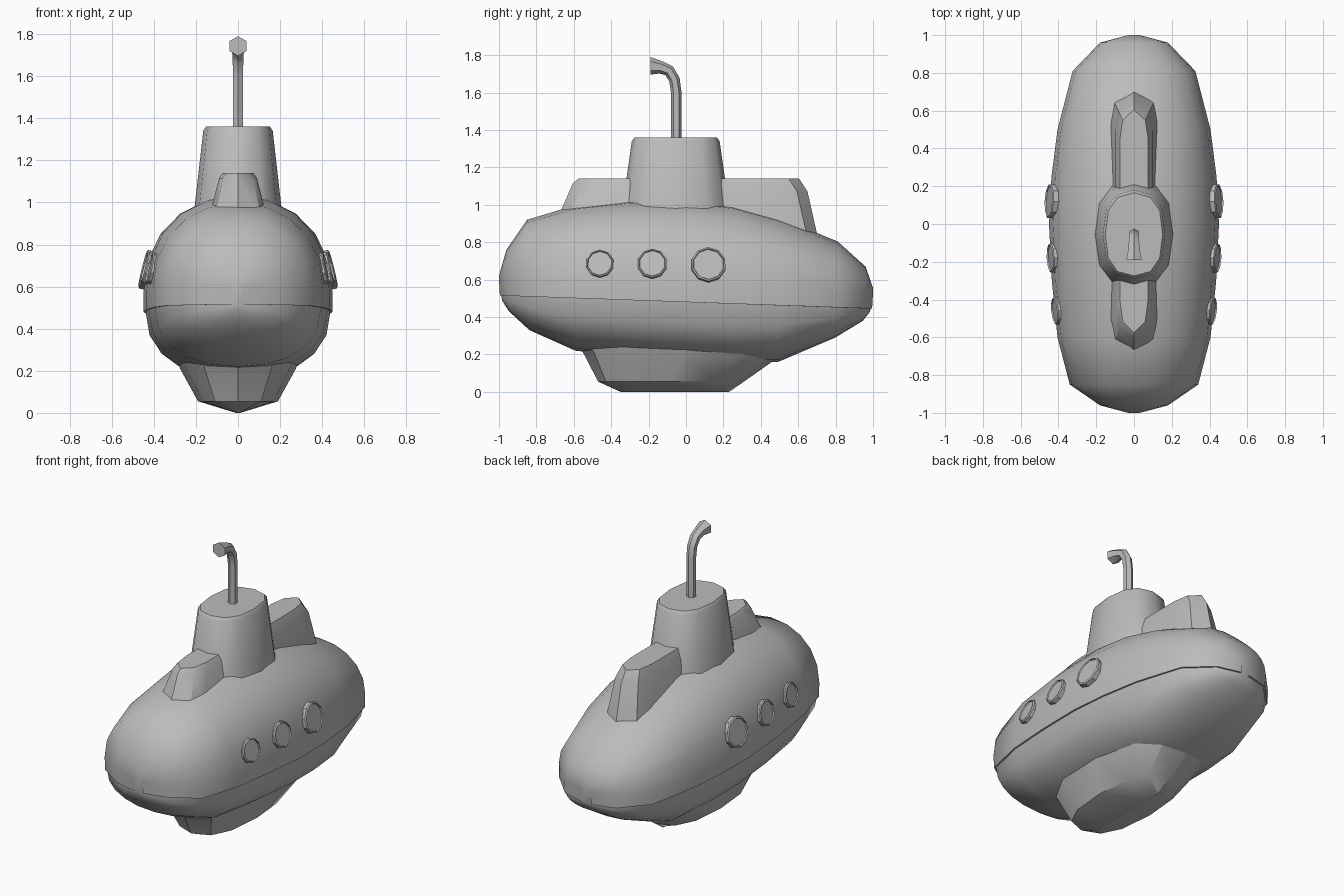
import bpy, bmesh, math
from mathutils import Vector

cube = bpy.data.objects.get("Cube")
if cube:
    bpy.data.objects.remove(cube, do_unlink=True)

grey = bpy.data.materials.new("plain grey")
grey.use_nodes = True
grey.diffuse_color = (0.5, 0.5, 0.5, 1)
grey.node_tree.nodes["Principled BSDF"].inputs["Base Color"].default_value = (0.5, 0.5, 0.5, 1)


def finish(name, bm, angle):
    """Turn a bmesh into a smooth object with sharp edges above the angle."""
    bmesh.ops.recalc_face_normals(bm, faces=bm.faces)
    mesh = bpy.data.meshes.new(name)
    bm.to_mesh(mesh)
    bm.free()
    mesh.materials.append(grey)
    obj = bpy.data.objects.new(name, mesh)
    bpy.context.collection.objects.link(obj)
    bpy.ops.object.select_all(action='DESELECT')
    obj.select_set(True)
    bpy.context.view_layer.objects.active = obj
    bpy.ops.object.shade_smooth_by_angle(angle=math.radians(angle))
    return obj


def loft(name, rings, angle=40):
    """Skin a list of closed rings and cap both ends."""
    bm = bmesh.new()
    loops = [[bm.verts.new(p) for p in ring] for ring in rings]
    for a, b in zip(loops, loops[1:]):
        for i in range(len(a)):
            j = (i + 1) % len(a)
            bm.faces.new((a[i], a[j], b[j], b[i]))
    bm.faces.new(loops[0])
    bm.faces.new(loops[-1])
    return finish(name, bm, angle)


def power(value, n):
    return math.copysign(abs(value) ** (2 / n), value)


def oval(z, half_width, front, back, n=2.5, sides=12):
    """Flat rounded outline at height z, from y = front to y = back."""
    mid, half = (front + back) / 2, (back - front) / 2
    turns = [2 * math.pi * i / sides for i in range(sides)]
    return [(half_width * power(math.cos(t), n), mid + half * power(math.sin(t), n), z)
            for t in turns]


# Hull: cross-sections along y, with a raised belt sloping down to the back
def hull_section(y, width, top, bottom, steps=5):
    belt = 0.565 - 0.035 * y
    low = belt - 0.085
    right = []
    for i in range(steps + 1):
        t = math.pi / 2 * (1 - i / steps)
        right.append((width * power(math.cos(t), 2.15), y, belt + (top - belt) * power(math.sin(t), 2.15)))
    right.append((width, y * 0.995, low))
    for i in range(steps + 1):
        t = math.pi / 2 * i / steps
        right.append((width * 0.975 * power(math.cos(t), 2.3), y * 0.985,
                      low - (low - bottom) * power(math.sin(t), 2.3)))
    left = [(-x, yy, z) for x, yy, z in reversed(right[1:-1])]
    return right + left


stations = [
    (-1.0, 0.03, 0.62, 0.49), (-0.96, 0.18, 0.76, 0.43), (-0.85, 0.34, 0.92, 0.33),
    (-0.6, 0.405, 0.995, 0.22), (-0.3, 0.435, 1.03, 0.19), (0.0, 0.45, 1.03, 0.17),
    (0.25, 0.437, 1.0, 0.16), (0.5, 0.405, 0.93, 0.16), (0.81, 0.325, 0.805, 0.29),
    (0.96, 0.18, 0.67, 0.38), (1.0, 0.03, 0.555, 0.43),
]
loft("hull", [hull_section(*s) for s in stations], 50)

# Keel: bulging foot with a shallow ridge underneath
loft("keel", [
    oval(0.30, 0.31, -0.62, 0.66),
    oval(0.21, 0.275, -0.55, 0.53),
    oval(0.055, 0.19, -0.47, 0.31),
    oval(0.0, 0.01, -0.35, 0.23),
], 30)

# Tower with a chamfered roof
loft("tower", [
    oval(0.92, 0.213, -0.35, 0.24),
    oval(1.34, 0.165, -0.29, 0.18),
    oval(1.36, 0.152, -0.275, 0.165),
])


# Deck housings: straight sides running into the tower, rounded outer end
def housing_ring(z, width, start, end, rear_z=None):
    length = end - start
    nose = min(abs(length), 0.16) * (1 if length > 0 else -1)
    side = [(width, start), (width, end - nose), (width * 0.8, end - nose * 0.35), (0, end)]
    points = side + [(-x, y) for x, y in reversed(side[:-1])]
    return [(x, y, z) for x, y in points]


loft("front_housing", [
    housing_ring(0.92, 0.14, -0.2, -0.69),
    housing_ring(1.115, 0.09, -0.2, -0.605),
    housing_ring(1.14, 0.073, -0.2, -0.575),
], 35)
loft("rear_housing", [
    housing_ring(0.78, 0.14, 0.1, 0.715),
    housing_ring(1.07, 0.1, 0.1, 0.65),
    housing_ring(1.14, 0.075, 0.1, 0.605),
], 35)

# Periscope: six-sided tube bending forward into a flared end
path = [
    (-0.052, 1.3, 0.028), (-0.052, 1.6, 0.028), (-0.062, 1.67, 0.029), (-0.09, 1.717, 0.031),
    (-0.135, 1.735, 0.034), (-0.19, 1.743, 0.047),
]
rings = []
for i, (y, z, r) in enumerate(path):
    a, b = path[max(i - 1, 0)], path[min(i + 1, len(path) - 1)]
    along = Vector((0, b[0] - a[0], b[1] - a[1])).normalized()
    if i == len(path) - 1:
        along = Vector((0, -1, 0))
    up = along.cross(Vector((1, 0, 0)))
    ring = []
    for k in range(6):
        t = math.pi * k / 3
        ring.append(Vector((r * math.sin(t), y, z)) + up * r * math.cos(t))
    rings.append(ring)
loft("periscope", rings, 45)

# Portholes: rimmed discs lying along the hull on both sides
for label, y, x, z, radius, lean in (
    ("front", -0.46, 0.405, 0.685, 0.075, -0.11),
    ("middle", -0.18, 0.428, 0.685, 0.08, -0.06),
    ("rear", 0.12, 0.436, 0.68, 0.094, 0.05),
):
    for side, sign in (("left", 1), ("right", -1)):
        normal = Vector((sign, lean, 0.24)).normalized()
        across = normal.cross(Vector((0, 0, 1))).normalized()
        upward = across.cross(normal)
        rings = []
        for scale, depth in ((1, -0.04), (1, 0.012), (0.9, 0.018), (0.87, 0.01)):
            centre = Vector((sign * x, y, z)) + normal * depth
            rings.append([centre + radius * scale * (across * math.cos(t) + upward * math.sin(t))
                          for t in (2 * math.pi * (k + 0.5) / 10 for k in range(10))])
        loft(f"{label}_porthole_{side}", rings, 30)
